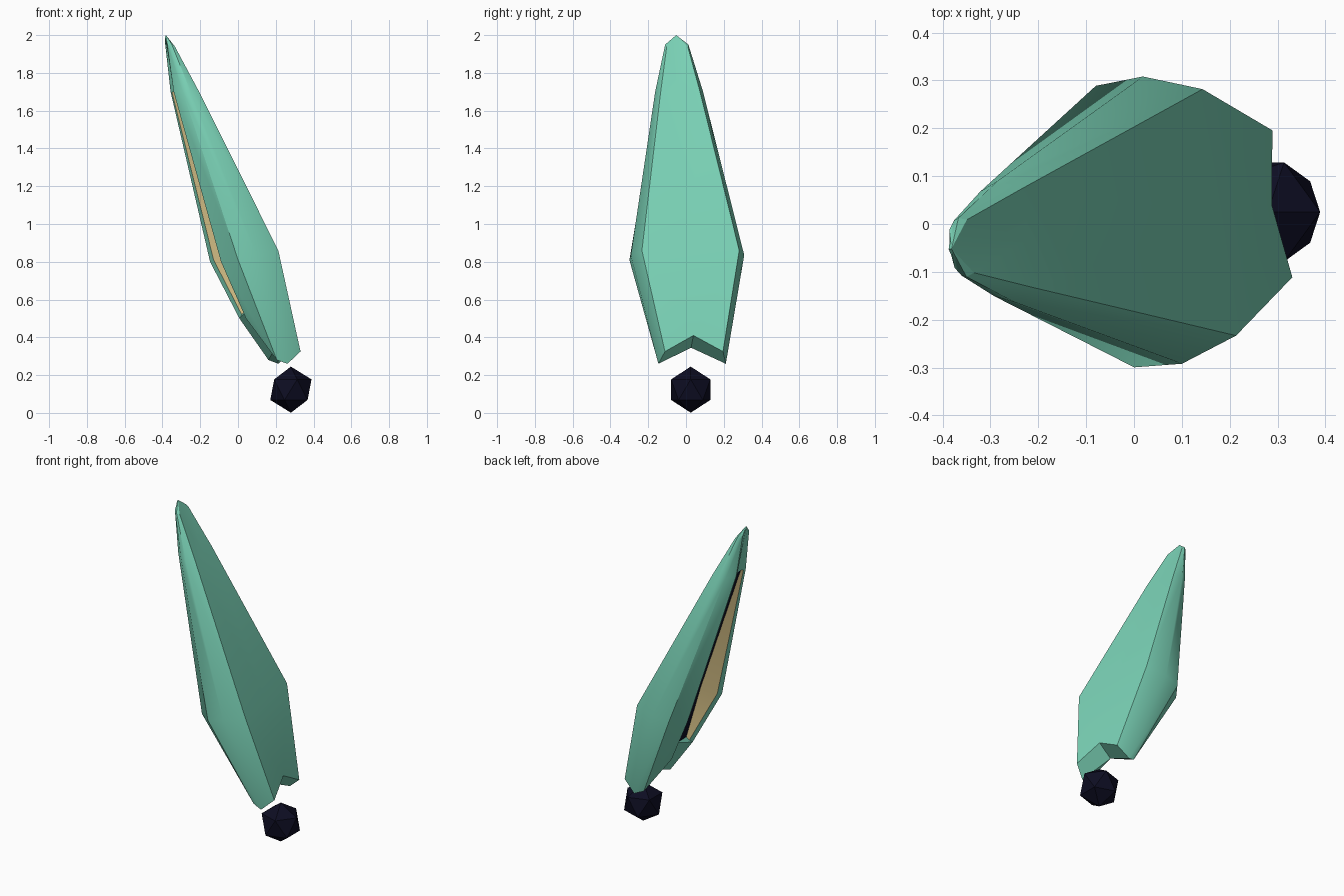
import bpy, bmesh, math

if "Cube" in bpy.data.objects:
    bpy.data.objects.remove(bpy.data.objects["Cube"])


def mat(name, rgb):
    m = bpy.data.materials.new(name)
    m.diffuse_color = (*rgb, 1)
    m.use_nodes = True
    m.node_tree.nodes["Principled BSDF"].inputs["Base Color"].default_value = m.diffuse_color
    return m


teal = mat("teal", (0.20, 0.66, 0.48))
straw = mat("straw yellow", (0.70, 0.55, 0.25))
ink = mat("ink blue", (0.004, 0.004, 0.016))

# Half cross-sections of the leaning shell, from the foot to the tip (x, half width, z).
# Columns: face centre, face edge, outer edge, side, rim, inner rim, hollow edge, hollow centre
levels = [
    [(.291, 0, .41), (.313, .155, .325), (.24, .18, .26), (.185, .165, .28),
     (.025, .13, .50), (.035, .11, .52), (.05, .10, .54), (.055, 0, .545)],
    [(.183, 0, .86), (.18, .26, .86), (.06, .303, .835), (-.04, .297, .81),
     (-.12, .215, .80), (-.105, .185, .81), (-.015, .15, .84), (.0, 0, .85)],
    [(-.222, 0, 1.70), (-.222, .105, 1.70), (-.27, .128, 1.70), (-.31, .11, 1.70),
     (-.352, .06, 1.70), (-.348, .04, 1.70), (-.335, .03, 1.70), (-.335, 0, 1.70)],
    [(-.385, 0, 2.0), (-.345, .056, 1.94), (-.362, .062, 1.95), (-.372, .058, 1.94),
     (-.384, .04, 1.955), (-.386, .025, 1.965), (-.387, .015, 1.975), (-.391, 0, 1.99)],
]
notch_back = (.20, 0, .345)

bm = bmesh.new()
for s in (1, -1):
    rings = [[bm.verts.new((x, s * y, z)) for x, y, z in lv] for lv in levels]
    nb = bm.verts.new(notch_back)
    # walls between sections; inner lip is straw, hollow is dark
    for k in range(3):
        for i in range(7):
            a, b = rings[k], rings[k + 1]
            f = bm.faces.new((a[i], a[i + 1], b[i + 1], b[i]))
            f.material_index = {5: 1, 6: 2}.get(i, 0) if k < 2 else 0
    # notched foot and tip cap
    n, a, c, c2, e, g, h, m = rings[0]
    for vs in ((n, a, c, nb), (nb, c, c2), (nb, c2, e, m), (e, g, h, m)):
        bm.faces.new(vs)
    t = rings[3]
    for i in range(1, 7):
        bm.faces.new((t[0], t[i], t[i + 1]))
bmesh.ops.remove_doubles(bm, verts=bm.verts, dist=1e-5)
bmesh.ops.recalc_face_normals(bm, faces=bm.faces)
me = bpy.data.meshes.new("shell")
bm.to_mesh(me)
bm.free()
shell = bpy.data.objects.new("shell", me)
bpy.context.collection.objects.link(shell)
for m in (teal, straw, ink):
    me.materials.append(m)
shell.rotation_euler.z = math.radians(7.75)
bpy.context.view_layer.objects.active = shell
shell.select_set(True)
bpy.ops.object.shade_smooth_by_angle(angle=math.radians(32))

# Faceted ball under the shell
bpy.ops.mesh.primitive_ico_sphere_add(subdivisions=1, radius=.122, location=(.28, .025, .123))
ball = bpy.context.object
ball.name = "ball"
ball.data.materials.append(ink)
